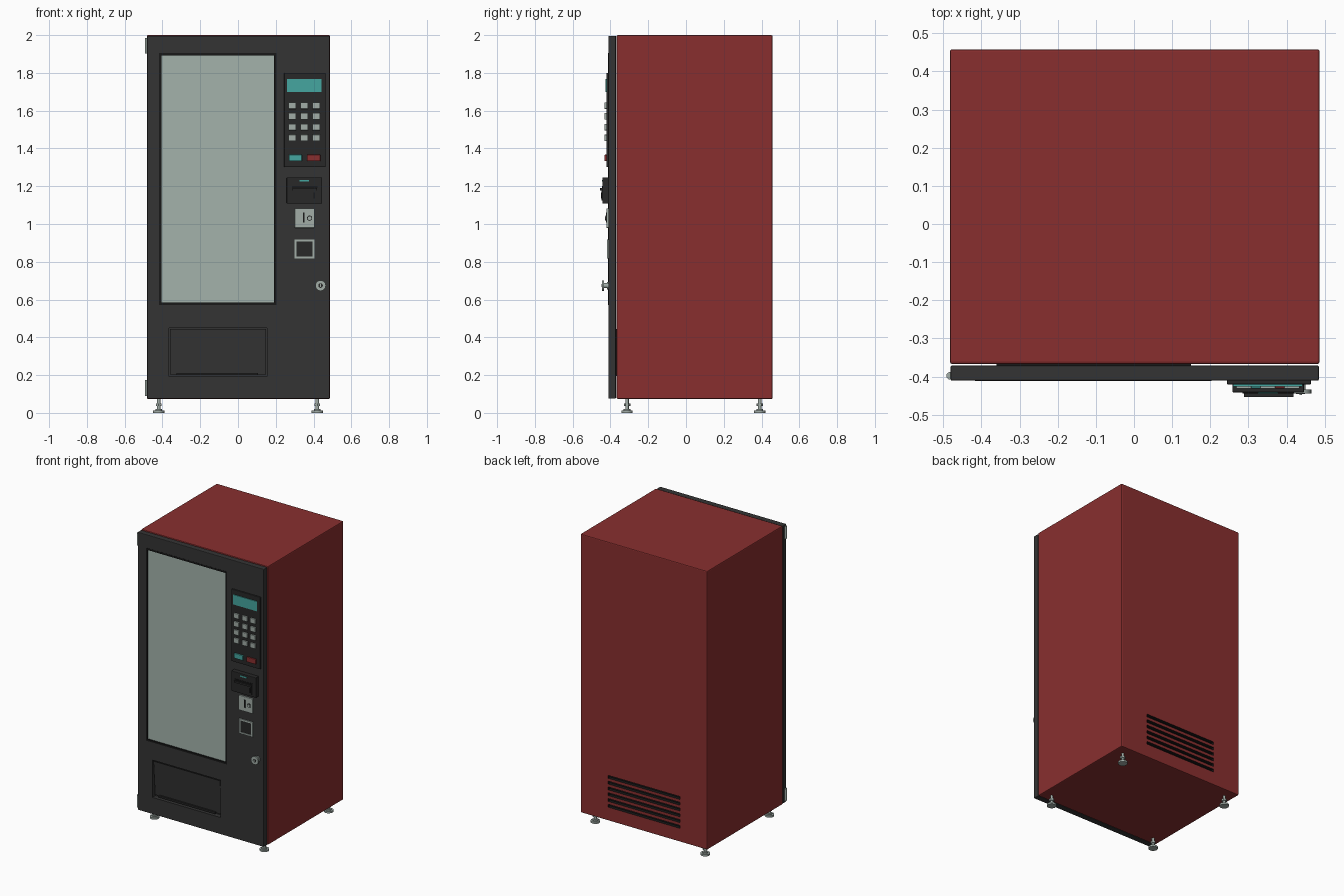
import bpy, bmesh, math
from mathutils import Matrix, Vector

cube = bpy.data.objects.get("Cube")
if cube:
    bpy.data.objects.remove(cube, do_unlink=True)


def material(name, r, g, b):
    m = bpy.data.materials.new(name)
    m.use_nodes = True
    m.diffuse_color = (r, g, b, 1)
    m.node_tree.nodes["Principled BSDF"].inputs["Base Color"].default_value = (r, g, b, 1)
    return m


RED = material("cabinet red", 0.25, 0.028, 0.028)
CHARCOAL = material("door charcoal", 0.034, 0.034, 0.034)
PANEL = material("panel dark grey", 0.021, 0.021, 0.021)
BLACK = material("recess black", 0.009, 0.009, 0.009)
GLASS = material("window grey green", 0.37, 0.45, 0.41)
METAL = material("light metal", 0.36, 0.42, 0.39)
TEAL = material("display teal", 0.06, 0.38, 0.35)


def finish(name, bm, mat):
    bmesh.ops.recalc_face_normals(bm, faces=bm.faces)
    me = bpy.data.meshes.new(name)
    bm.to_mesh(me)
    bm.free()
    me.materials.append(mat)
    ob = bpy.data.objects.new(name, me)
    bpy.context.collection.objects.link(ob)
    return ob


def add_box(bm, x, y, z):
    size = [b - a for a, b in (x, y, z)]
    mid = Vector([(a + b) / 2 for a, b in (x, y, z)])
    bmesh.ops.create_cube(bm, size=1, matrix=Matrix.Translation(mid) @ Matrix.Diagonal((*size, 1)))


def box(name, x, y, z, mat, bevel=0.0):
    bm = bmesh.new()
    add_box(bm, x, y, z)
    if bevel:
        bmesh.ops.bevel(bm, geom=bm.edges[:], offset=bevel, segments=2, profile=0.5, affect='EDGES')
    return finish(name, bm, mat)


def ring(name, x, y, z, t, mat):
    """Rectangular frame in the door plane with bars of width t."""
    bm = bmesh.new()
    for zz in ((z[0], z[0] + t), (z[1] - t, z[1])):
        add_box(bm, x, y, zz)
    for xx in ((x[0], x[0] + t), (x[1] - t, x[1])):
        add_box(bm, xx, y, (z[0] + t, z[1] - t))
    return finish(name, bm, mat)


def turned(name, loc, profile, mat, axis='Z', sides=24):
    """Stack of coaxial discs, each (radius, start, end) along the axis."""
    bm = bmesh.new()
    turn = Matrix.Rotation(math.pi / 2, 4, 'X') if axis == '-Y' else Matrix()
    for r, a, b in profile:
        place = Matrix.Translation(loc) @ turn @ Matrix.Translation((0, 0, (a + b) / 2))
        bmesh.ops.create_cone(bm, cap_ends=True, segments=sides, radius1=r, radius2=r,
                              depth=b - a, matrix=place)
    ob = finish(name, bm, mat)
    bpy.ops.object.select_all(action='DESELECT')
    ob.select_set(True)
    bpy.context.view_layer.objects.active = ob
    bpy.ops.object.shade_smooth_by_angle(angle=math.radians(35))
    return ob


def cut(ob, boxes):
    """Carve boxes out of an object and bake the result."""
    bm = bmesh.new()
    for b in boxes:
        add_box(bm, *b)
    cutter = finish("cutter", bm, BLACK)
    cutter.hide_render = True
    mod = ob.modifiers.new("cut", 'BOOLEAN')
    mod.operation, mod.solver, mod.object = 'DIFFERENCE', 'EXACT', cutter
    bpy.context.view_layer.update()
    me = bpy.data.meshes.new_from_object(ob.evaluated_get(bpy.context.evaluated_depsgraph_get()))
    ob.modifiers.clear()
    ob.data = me
    bpy.data.objects.remove(cutter, do_unlink=True)


# Cabinet with rear vent slots
cabinet = box("cabinet", (-0.483, 0.487), (-0.367, 0.458), (0.074, 2.0), RED, 0.006)
cut(cabinet, [((-0.275, 0.275), (0.435, 0.5), (0.167 + i * 0.04, 0.187 + i * 0.04)) for i in range(6)])
cabinet.data.materials.clear()
cabinet.data.materials.append(RED)
cabinet.data.materials.append(BLACK)
for p in cabinet.data.polygons:
    c = p.center
    p.material_index = int(abs(c.x) < 0.3 and 0.43 < c.y < 0.457 and 0.1 < c.z < 0.5)

# Door with window and tray openings
door = box("door", (-0.481, 0.485), (-0.411, -0.371), (0.076, 1.996), CHARCOAL, 0.004)
cut(door, [((-0.417, 0.203), (-0.5, -0.393), (0.572, 1.905)),
           ((-0.366, 0.154), (-0.5, -0.378), (0.192, 0.45))])
door.data.materials.clear()
door.data.materials.append(CHARCOAL)
for p in door.data.polygons:
    p.material_index = 0

# Window
ring("window_frame", (-0.417, 0.203), (-0.412, -0.392), (0.572, 1.905), 0.012, BLACK)
box("window_glass", (-0.406, 0.192), (-0.403, -0.392), (0.583, 1.894), GLASS)

# Delivery tray: shallow box behind the door and a flap leaning inward
box("tray_back", (-0.36, 0.15), (-0.377, -0.366), (0.195, 0.445), BLACK)
flap = box("tray_flap", (-0.36, 0.148), (-0.408, -0.403), (0.204, 0.443), CHARCOAL)
for v in flap.data.vertices:
    if v.co.z < 0.3:
        v.co.y += 0.018
box("tray_lip", (-0.325, 0.105), (-0.402, -0.385), (0.2, 0.212), PANEL)

# Hinges
for label, z in (("upper", 1.902), ("lower", 0.09)):
    turned(label + "_hinge", (-0.482, -0.398, z), [(0.01, 0, 0.084)], METAL)

# Selection panel
box("selection_panel", (0.244, 0.464), (-0.421, -0.409), (1.302, 1.8), PANEL, 0.003)
box("display", (0.26, 0.442), (-0.426, -0.42), (1.7, 1.768), TEAL)
for row in range(4):
    for col in range(3):
        x, z = 0.288 + col * 0.063, 1.627 - row * 0.057
        box(f"key_{row}_{col}", (x - 0.02, x + 0.02), (-0.432, -0.42), (z - 0.017, z + 0.017), METAL, 0.002)
box("confirm_button", (0.27, 0.338), (-0.431, -0.42), (1.333, 1.367), TEAL, 0.002)
box("cancel_button", (0.366, 0.436), (-0.431, -0.42), (1.333, 1.367), RED, 0.002)

# Banknote reader
box("note_reader", (0.258, 0.446), (-0.442, -0.409), (1.108, 1.247), PANEL, 0.003)
box("note_light", (0.325, 0.377), (-0.444, -0.44), (1.225, 1.234), TEAL)
box("note_slot", (0.285, 0.42), (-0.444, -0.44), (1.19, 1.2), BLACK)
box("note_lip", (0.288, 0.418), (-0.454, -0.44), (1.178, 1.19), PANEL)
box("note_tray", (0.288, 0.418), (-0.447, -0.44), (1.125, 1.178), PANEL)
box("note_tab", (0.4, 0.408), (-0.449, -0.446), (1.135, 1.168), BLACK)

# Coin plate
box("coin_plate", (0.3, 0.405), (-0.422, -0.409), (0.98, 1.082), METAL, 0.002)
box("coin_slot", (0.344, 0.352), (-0.424, -0.42), (1.008, 1.062), BLACK)
turned("coin_button_rim", (0.379, -0.42, 1.031), [(0.014, 0, 0.005)], BLACK, '-Y')
turned("coin_button", (0.379, -0.42, 1.031), [(0.01, 0, 0.01)], METAL, '-Y')

# Coin return
ring("return_frame", (0.299, 0.405), (-0.418, -0.409), (0.817, 0.919), 0.011, METAL)
box("return_flap", (0.308, 0.396), (-0.413, -0.409), (0.826, 0.91), PANEL)

# Lock
turned("lock", (0.437, -0.41, 0.674), [(0.02, 0, 0.008), (0.013, 0.008, 0.024), (0.028, 0.024, 0.034)], METAL, '-Y')
turned("lock_core", (0.437, -0.443, 0.674), [(0.012, 0, 0.003)], PANEL, '-Y')
box("key_slot", (0.434, 0.44), (-0.448, -0.444), (0.666, 0.682), METAL)

# Levelling feet
for side, x in (("right", -0.42), ("left", 0.42)):
    for end, y in (("front", -0.312), ("back", 0.39)):
        turned(f"{end}_{side}_foot", (x, y, 0),
               [(0.03, 0, 0.012), (0.018, 0.012, 0.02), (0.009, 0.02, 0.076)], METAL)
        turned(f"{end}_{side}_nut", (x, y, 0), [(0.017, 0.036, 0.05)], METAL, sides=6)
